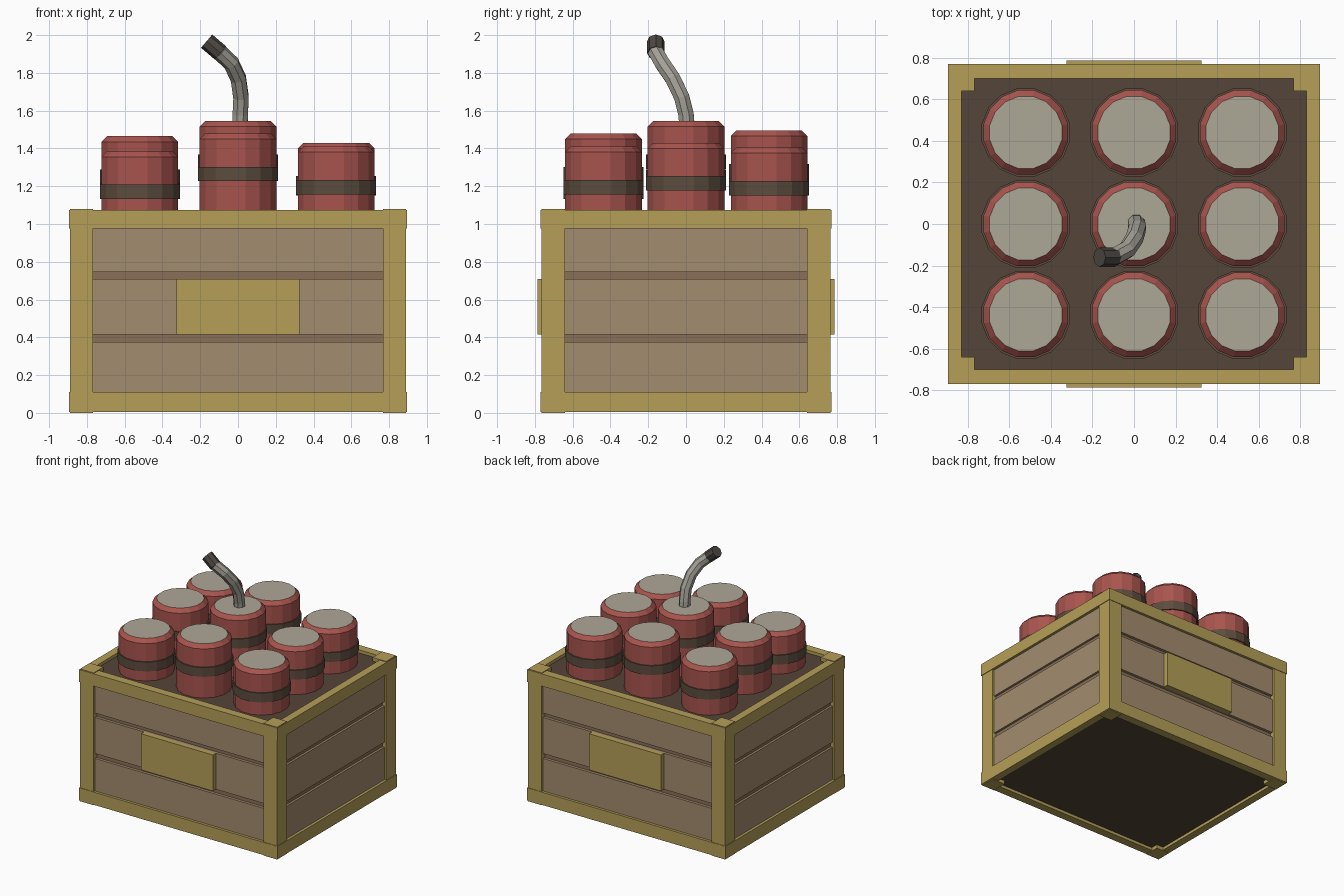
import bpy, bmesh, math
from mathutils import Matrix, Vector

if "Cube" in bpy.data.objects:
    bpy.data.objects.remove(bpy.data.objects["Cube"])


def mat(name, hexcol):
    m = bpy.data.materials.new(name)
    c = [int(hexcol[i:i + 2], 16) / 255 for i in (0, 2, 4)]
    m.diffuse_color = [((v + 0.055) / 1.055) ** 2.4 for v in c] + [1]
    m.use_nodes = True
    m.node_tree.nodes["Principled BSDF"].inputs["Base Color"].default_value = m.diffuse_color
    return m


GOLD = mat("gold_wood", "B59F58")
PLANK = mat("plank_wood", "A38C6E")
GAP = mat("gap_wood", "8A7059")
DARK = mat("dark_wood", "554538")
RED = mat("red_paper", "A8544E")
BAND = mat("band_brown", "5C4C3E")
CAP = mat("cap_grey", "AEA896")
FUSE = mat("fuse_grey", "A5A298")
TIP = mat("fuse_tip", "4E4843")


def finish(name, bm, *mats):
    bmesh.ops.recalc_face_normals(bm, faces=bm.faces)
    me = bpy.data.meshes.new(name)
    bm.to_mesh(me)
    bm.free()
    for m in mats:
        me.materials.append(m)
    ob = bpy.data.objects.new(name, me)
    bpy.context.collection.objects.link(ob)
    return ob


def box(name, lo, hi, m):
    lo, hi = Vector(lo), Vector(hi)
    bm = bmesh.new()
    bmesh.ops.create_cube(bm, size=1, matrix=Matrix.Translation((lo + hi) / 2)
                          @ Matrix.Diagonal((*(hi - lo), 1)))
    return finish(name, bm, m)


def lathe(name, x, y, profile, mats, cap_slot=0, n=16):
    """Closed faceted solid from (radius, z) pairs."""
    bm = bmesh.new()
    rings = [[bm.verts.new((x + r * math.cos((i + .5) * 2 * math.pi / n),
                            y + r * math.sin((i + .5) * 2 * math.pi / n), z))
              for i in range(n)] for r, z in profile]
    for a, b in zip(rings, rings[1:]):
        for i in range(n):
            j = (i + 1) % n
            bm.faces.new((a[i], a[j], b[j], b[i]))
    bm.faces.new(rings[0])
    bm.faces.new(rings[-1]).material_index = cap_slot
    return finish(name, bm, *mats)


def tube(name, pts, r, m):
    """Eight-sided tube along a path."""
    cu = bpy.data.curves.new(name, 'CURVE')
    cu.dimensions = '3D'
    cu.bevel_depth, cu.bevel_resolution, cu.use_fill_caps = r, 2, True
    sp = cu.splines.new('POLY')
    sp.points.add(len(pts) - 1)
    for p, co in zip(sp.points, pts):
        p.co = (*co, 1)
    sp.use_smooth = False
    cu.materials.append(m)
    ob = bpy.data.objects.new(name, cu)
    bpy.context.collection.objects.link(ob)
    bpy.ops.object.select_all(action='DESELECT')
    ob.select_set(True)
    bpy.context.view_layer.objects.active = ob
    bpy.ops.object.convert(target='MESH')
    bpy.context.object.data.shade_flat()


def side_box(name, s, axis, half, inner, outer, z0, z1, m):
    """Box on the s side of the crate, running along x or y."""
    d0, d1 = sorted((s * inner, s * outer))
    if axis == 'x':
        box(name, (-half, d0, z0), (half, d1, z1), m)
    else:
        box(name, (d0, -half, z0), (d1, half, z1), m)


# Crate core with dark lid and floor
box("crate_core", (-.855, -.725, .04), (.855, .725, 1.03), GAP)
box("crate_lid", (-.832, -.702, 1.03), (.832, .702, 1.05), DARK)
box("crate_floor", (-.832, -.702, .03), (.832, .702, .04), DARK)

# Planks, rails and label plates
for s in (-1, 1):
    for z0, z1 in ((.10, .375), (.415, .71), (.745, .985)):
        side_box("long_plank", s, 'x', .78, .72, .748, z0, z1, PLANK)
        side_box("short_plank", s, 'y', .65, .85, .873, z0, z1, PLANK)
    for z0, z1 in ((.006, .11), (.975, 1.075)):
        side_box("long_rail", s, 'x', .895, .70, .77, z0, z1, GOLD)
        side_box("short_rail", s, 'y', .70, .83, .895, z0, z1, GOLD)
    side_box("label_plate", s, 'x', .325, .74, .787, .415, .71, GOLD)

# Corner posts
for sx in (-1, 1):
    for sy in (-1, 1):
        x0, x1 = sorted((sx * .767, sx * .89))
        y0, y1 = sorted((sy * .64, sy * .766))
        box("corner_post", (x0, y0, 0), (x1, y1, 1.08), GOLD)

# Red sticks with bands, rows from front to back
tops = ((1.385, 1.48, 1.41), (1.465, 1.545, 1.43), (1.435, 1.495, 1.405))
for row, y in zip(tops, (-.437, 0, .44)):
    for top, x in zip(row, (-.52, 0, .52)):
        lathe("stick", x, y, [(.207, 1.03), (.207, top - .03), (.177, top)],
              (RED, CAP), 1)
        b = top - .215
        lathe("stick_band", x, y, [(.216, b - .038), (.216, b + .038)], (BAND,))

# Bent fuse with dark tip
tube("fuse", [(.01, .005, 1.52), (.012, 0, 1.58), (.016, -.022, 1.67),
              (.002, -.07, 1.77), (-.035, -.125, 1.85), (-.1, -.16, 1.912)], .044, FUSE)
tube("fuse_tip", [(-.092, -.16, 1.905), (-.166, -.16, 1.968)], .046, TIP)
